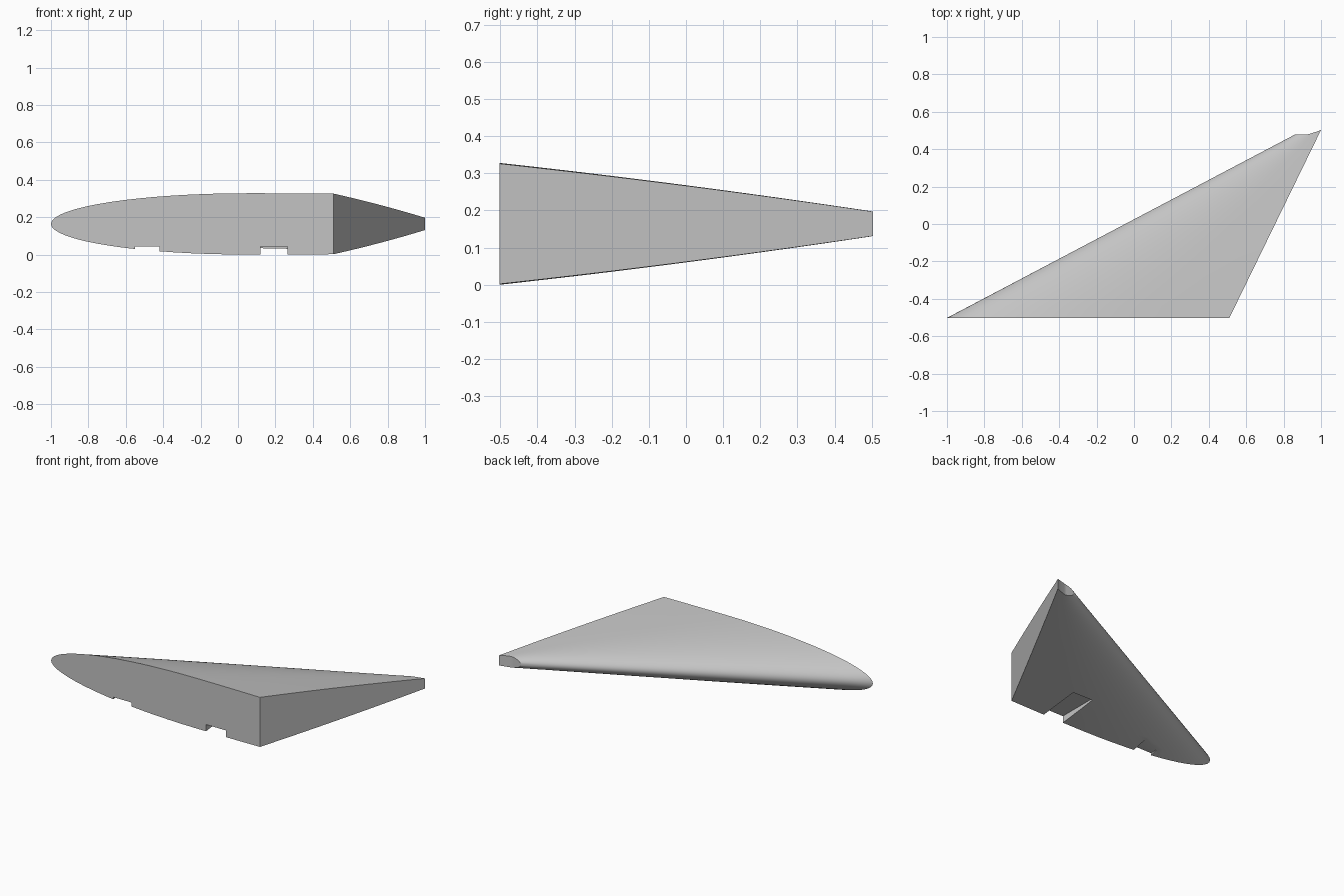
import bpy, bmesh, math

cube = bpy.data.objects.get("Cube")
if cube:
    bpy.data.objects.remove(cube, do_unlink=True)

grey = bpy.data.materials.new("plain grey")
grey.use_nodes = True
colour = (0.55, 0.55, 0.55, 1)
grey.diffuse_color = colour
grey.node_tree.nodes["Principled BSDF"].inputs["Base Color"].default_value = colour

MID_Z = 0.164
ROOT_Y = -0.502
SPANS = 16


def make_object(name, bm):
    bmesh.ops.recalc_face_normals(bm, faces=bm.faces[:])
    mesh = bpy.data.meshes.new(name)
    bm.to_mesh(mesh)
    bm.free()
    mesh.materials.append(grey)
    obj = bpy.data.objects.new(name, mesh)
    bpy.context.collection.objects.link(obj)
    return obj


# Half section: elliptical nose, nearly flat towards the blunt trailing edge
ARC = 16
section = []
for i in range(ARC + 1):
    a = math.pi / 2 * i / ARC
    section.append((0.7 * (1 - math.cos(a)), math.sin(a)))
section += [(0.8, 0.999), (0.9, 0.995), (1.0, 0.988)]


def wing_point(s, u, h, side):
    """Point at span fraction s and chord fraction u, on the upper or lower skin."""
    length = 0.98 + 0.025 * max(0, 2 * u - 1)      # stepped tip
    t = s * length
    lead = -1 + 1.898 * t
    trail = 0.51 + 0.4876 * t
    half = 0.164 - 0.11 * t - 0.02 * t * t
    return (lead + (trail - lead) * u, ROOT_Y + t, MID_Z + side * half * h)


# Swept fin: closed loft from root to tip
bm = bmesh.new()
ring_def = [(u, h, -1) for u, h in reversed(section)] + [(u, h, 1) for u, h in section[1:]]
rings = [[bm.verts.new(wing_point(j / SPANS, *p)) for p in ring_def]
         for j in range(SPANS + 1)]
n = len(ring_def)
for a, b in zip(rings, rings[1:]):
    for i in range(n):
        k = (i + 1) % n
        bm.faces.new((a[i], a[k], b[k], b[i]))
bm.faces.new(rings[0])
tip = rings[-1]
for i in range(n // 2):
    quad = [tip[i], tip[i + 1], tip[n - 2 - i], tip[n - 1 - i]]
    bm.faces.new(list(dict.fromkeys(quad)))
fin = make_object("swept_fin", bm)


# Mounting slots cut into the underside at the root
def cut_slot(x0, x1, y_end, top):
    bm = bmesh.new()
    bmesh.ops.create_cube(bm, size=1)
    y0, z0 = ROOT_Y - 0.1, -0.1
    for v in bm.verts:
        v.co.x = x1 if v.co.x > 0 else x0
        v.co.y = y_end if v.co.y > 0 else y0
        v.co.z = top if v.co.z > 0 else z0
    cutter = make_object("slot_cutter", bm)
    cutter.hide_render = True
    mod = fin.modifiers.new("slot", "BOOLEAN")
    mod.operation = "DIFFERENCE"
    mod.solver = "EXACT"
    mod.object = cutter
    bpy.ops.object.modifier_apply(modifier=mod.name)
    bpy.data.objects.remove(cutter, do_unlink=True)


bpy.ops.object.select_all(action="DESELECT")
bpy.context.view_layer.objects.active = fin
fin.select_set(True)
for x0, x1 in ((-0.55, -0.42), (0.12, 0.265)):
    cut_slot(x0, x1, -0.235, 0.044)

bpy.ops.object.shade_smooth_by_angle(angle=math.radians(30))
